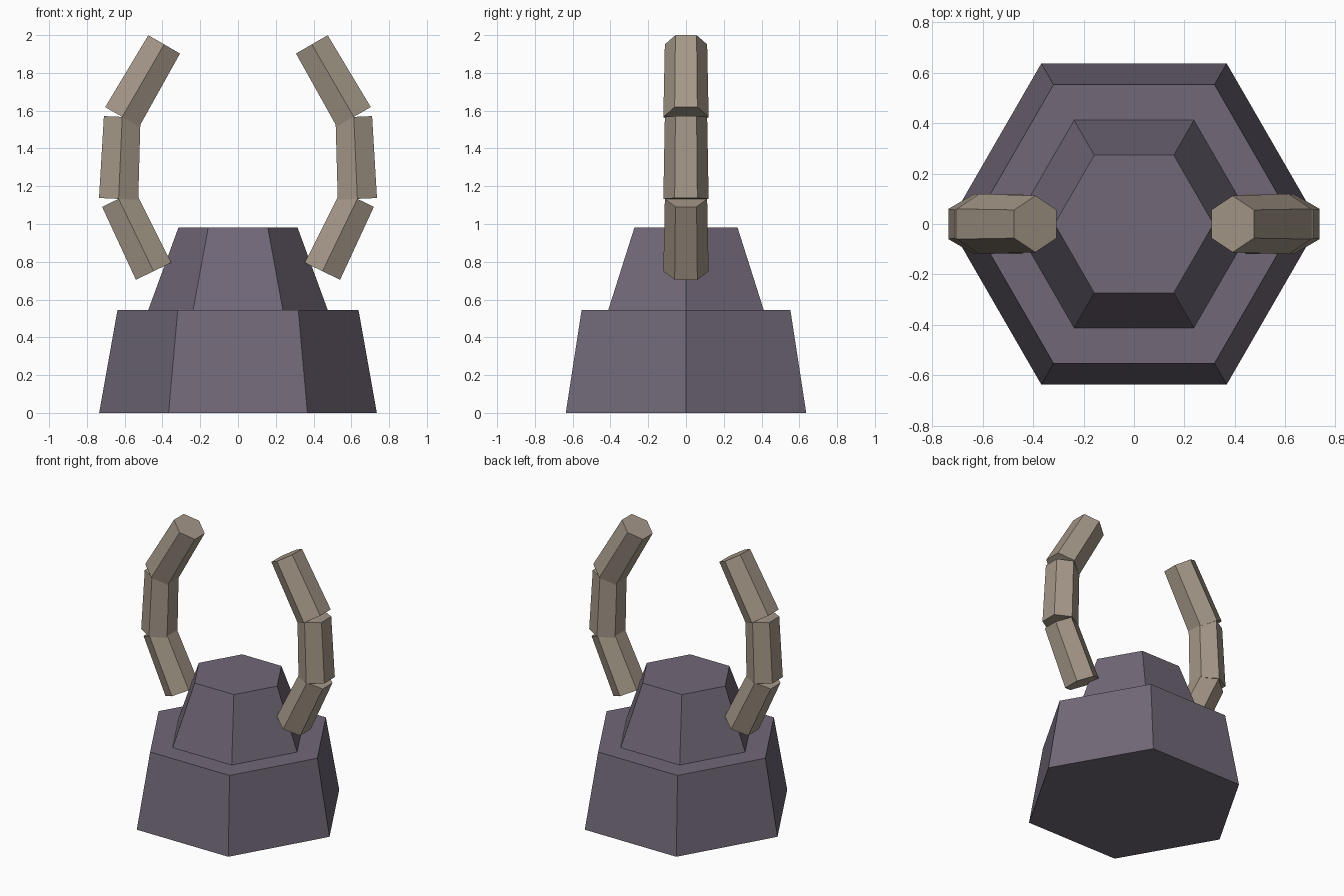
import bpy, bmesh, math
from mathutils import Vector

if "Cube" in bpy.data.objects:
    bpy.data.objects.remove(bpy.data.objects["Cube"])


def material(name, rgb):
    m = bpy.data.materials.new(name)
    m.diffuse_color = (*rgb, 1)
    m.use_nodes = True
    m.node_tree.nodes["Principled BSDF"].inputs["Base Color"].default_value = m.diffuse_color
    return m


STONE = material("purple grey stone", (0.165, 0.138, 0.185))
BONE = material("tan bone", (0.37, 0.31, 0.245))


def hex_frustum(name, p0, p1, r0, r1, u, v, mat):
    """Six-sided tapered prism from p0 to p1; corners start on axis u."""
    bm = bmesh.new()
    u, v = Vector(u), Vector(v)
    rings = []
    for p, r in ((p0, r0), (p1, r1)):
        rings.append([bm.verts.new(Vector(p) + r * (u * math.cos(k * math.pi / 3)
                                                    + v * math.sin(k * math.pi / 3)))
                      for k in range(6)])
    for ring in rings:
        bm.faces.new(ring)
    for k in range(6):
        j = (k + 1) % 6
        bm.faces.new((rings[0][k], rings[0][j], rings[1][j], rings[1][k]))
    bmesh.ops.recalc_face_normals(bm, faces=bm.faces)
    me = bpy.data.meshes.new(name)
    bm.to_mesh(me)
    bm.free()
    me.materials.append(mat)
    ob = bpy.data.objects.new(name, me)
    bpy.context.collection.objects.link(ob)
    return ob


# stepped pedestal
X, Y = (1, 0, 0), (0, 1, 0)
hex_frustum("lower_base", (0, 0, 0), (0, 0, 0.545), 0.735, 0.638, X, Y, STONE)
hex_frustum("upper_base", (0, 0, 0.545), (0, 0, 0.982), 0.475, 0.315, X, Y, STONE)

# curved horns, three tapered segments on each side
JOINTS = [(0.447, 0.75), (0.632, 1.133), (0.613, 1.567), (0.391, 1.951)]
for side, label in ((1, "right"), (-1, "left")):
    pts = [Vector((side * x, 0, z)) for x, z in JOINTS]
    for i in range(3):
        d = (pts[i + 1] - pts[i]).normalized()
        hex_frustum(f"{label}_horn_segment_{i + 1}", pts[i], pts[i + 1],
                    0.12, 0.112, Y, d.cross(Vector(Y)), BONE)
